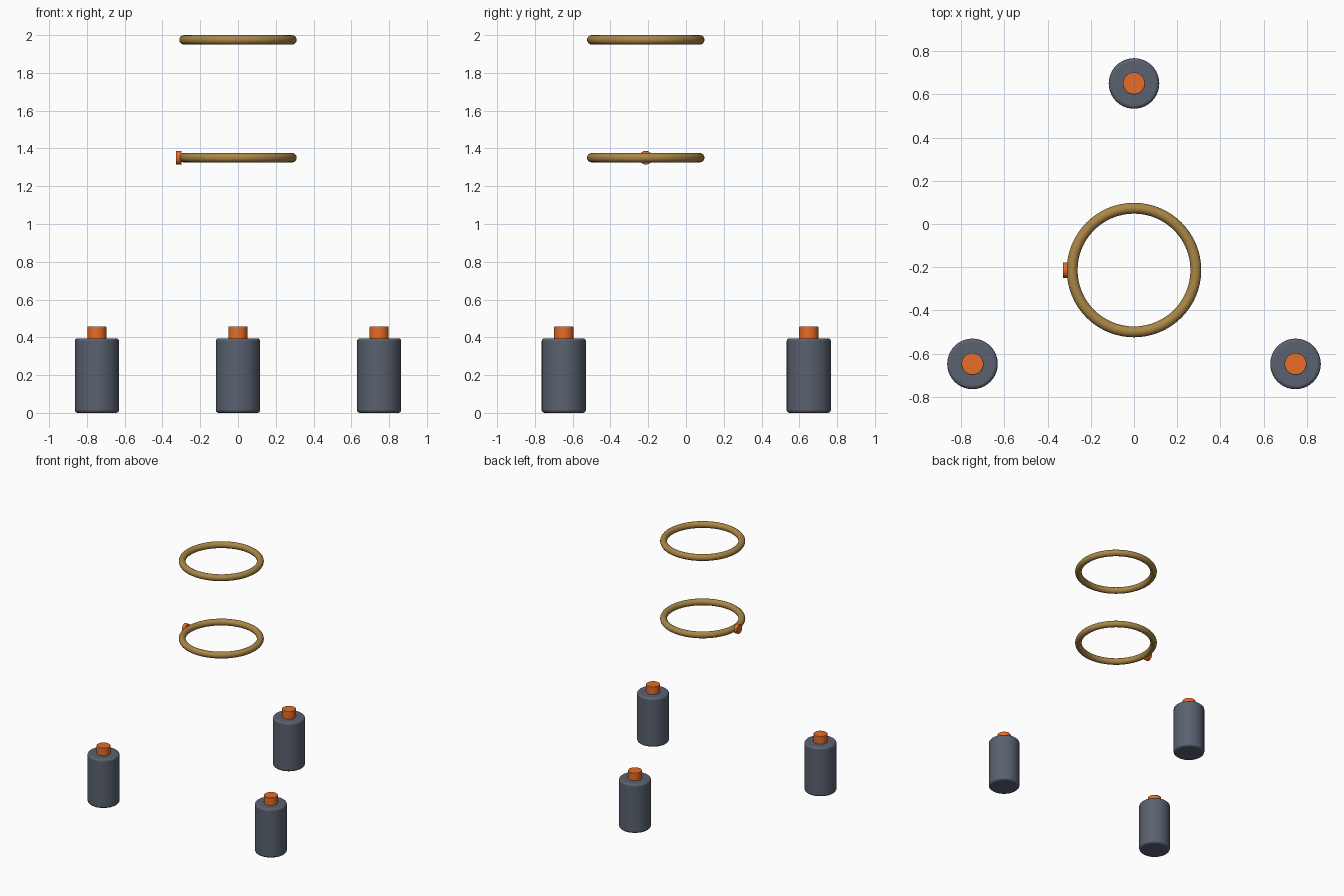
import bpy, math

if "Cube" in bpy.data.objects:
    bpy.data.objects.remove(bpy.data.objects["Cube"])


def material(name, rgb):
    m = bpy.data.materials.new(name)
    m.diffuse_color = (*rgb, 1)
    m.use_nodes = True
    m.node_tree.nodes["Principled BSDF"].inputs["Base Color"].default_value = m.diffuse_color
    return m


SLATE = material("slate", (0.10, 0.12, 0.16))
ORANGE = material("orange", (0.80, 0.15, 0.02))
BRASS = material("brass", (0.40, 0.24, 0.06))


def finish(name, mat):
    ob = bpy.context.object
    ob.name = name
    ob.data.materials.append(mat)
    bpy.ops.object.shade_smooth_by_angle(angle=math.radians(35))
    return ob


def cylinder(name, mat, r, depth, loc, rot=(0, 0, 0), bevel=0.0, sides=40):
    bpy.ops.mesh.primitive_cylinder_add(vertices=sides, radius=r, depth=depth,
                                        location=loc, rotation=rot)
    ob = finish(name, mat)
    if bevel:
        b = ob.modifiers.new("edge", 'BEVEL')
        b.width, b.segments = bevel, 3
        b.limit_method, b.angle_limit = 'ANGLE', math.radians(40)
    return ob


# Three canisters with orange caps
BODY_H, TOP = 0.395, 0.457
for label, x, y in (("left", -0.747, -0.647), ("right", 0.747, -0.647), ("back", 0, 0.65)):
    cylinder(f"canister_{label}", SLATE, 0.117, BODY_H, (x, y, BODY_H / 2), bevel=0.015)
    low = BODY_H - 0.02
    cylinder(f"cap_{label}", ORANGE, 0.051, TOP - low, (x, y, (TOP + low) / 2), bevel=0.004)

# Two floating rings
RING_Y = -0.213
for label, z in (("lower", 1.351), ("upper", 1.975)):
    bpy.ops.mesh.primitive_torus_add(major_radius=0.286, minor_radius=0.025,
                                     major_segments=64, minor_segments=16,
                                     location=(0, RING_Y, z))
    finish(f"ring_{label}", BRASS)

# Small button on the side of the lower ring
cylinder("ring_button", ORANGE, 0.036, 0.03, (-0.314, RING_Y, 1.351),
         rot=(0, math.pi / 2, 0), bevel=0.003, sides=24)
